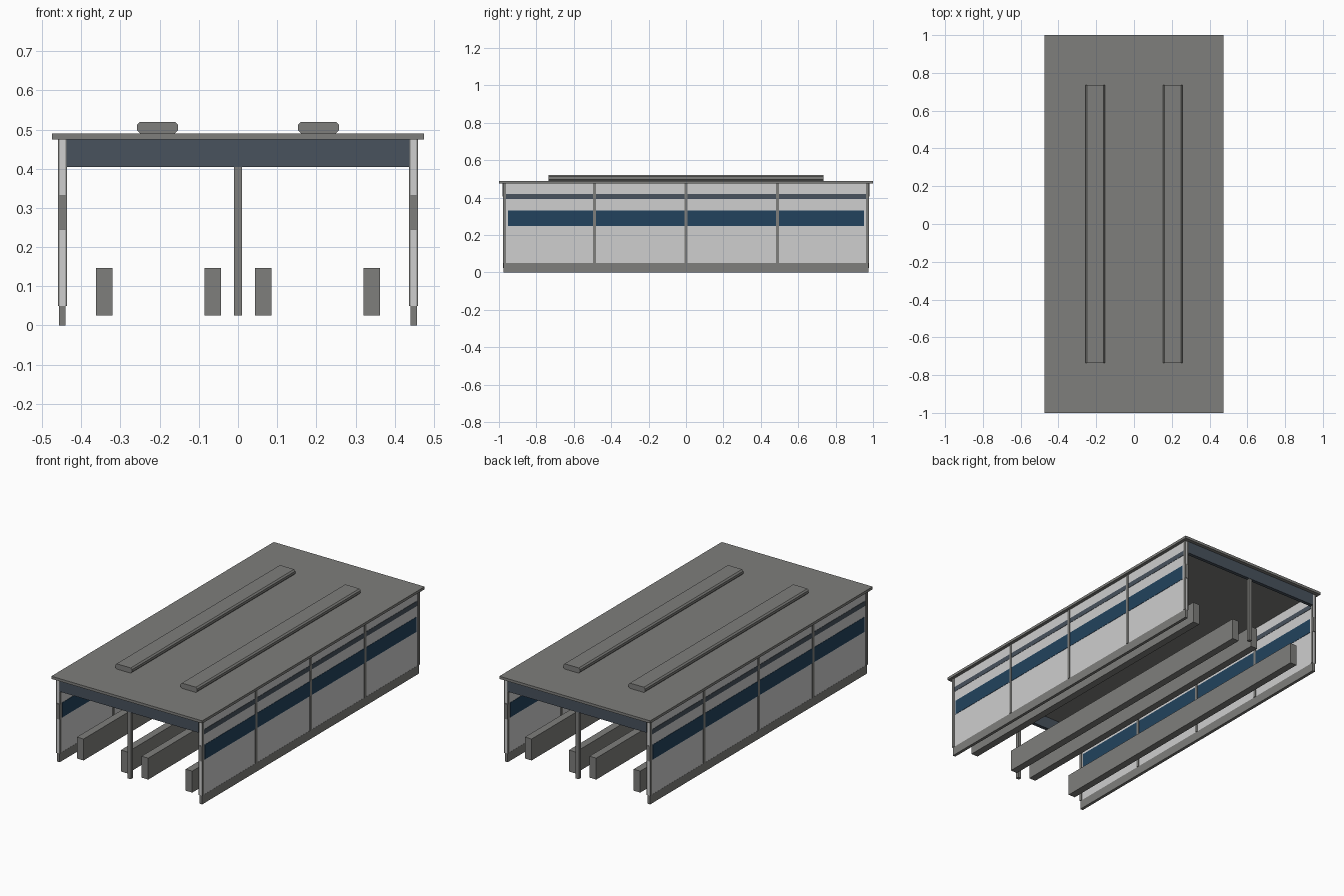
import bpy
import bmesh

cube = bpy.data.objects.get("Cube")
if cube:
    bpy.data.objects.remove(cube, do_unlink=True)


def material(name, rgb):
    m = bpy.data.materials.new(name)
    m.use_nodes = True
    m.diffuse_color = (*rgb, 1)
    m.node_tree.nodes["Principled BSDF"].inputs["Base Color"].default_value = (*rgb, 1)
    return m


GREY = material("frame grey", (0.21, 0.21, 0.20))
LIGHT = material("panel light grey", (0.62, 0.62, 0.62))
BLUE = material("stripe blue", (0.016, 0.055, 0.11))
SLATE = material("slate blue grey", (0.065, 0.085, 0.11))


def box(name, x, y, z, mat, chamfer=0):
    """Box from (min, max) ranges; chamfer cuts the long y edges."""
    bm = bmesh.new()
    bmesh.ops.create_cube(bm, size=1)
    for v in bm.verts:
        v.co = [r[0] if c < 0 else r[1] for c, r in zip(v.co, (x, y, z))]
    if chamfer:
        edges = [e for e in bm.edges
                 if abs(e.verts[0].co.y - e.verts[1].co.y) > 0.1]
        bmesh.ops.bevel(bm, geom=edges, offset=chamfer, segments=1, affect='EDGES')
    mesh = bpy.data.meshes.new(name)
    bm.to_mesh(mesh)
    bm.free()
    mesh.materials.append(mat)
    ob = bpy.data.objects.new(name, mesh)
    bpy.context.collection.objects.link(ob)
    return ob


def span(centre, half):
    return (centre - half, centre + half)


def sides(name, x, y, z, mat, chamfer=0):
    """The same box on the left (+x) and the right (-x)."""
    box("left_" + name, x, y, z, mat, chamfer)
    box("right_" + name, (-x[1], -x[0]), y, z, mat, chamfer)


# Roof and its two long vents
box("roof", (-0.475, 0.475), (-1, 1), (0.475, 0.49), GREY)
sides("roof_vent", (0.153, 0.258), (-0.735, 0.735), (0.49, 0.52), GREY, 0.008)

# Side walls
WALL = 0.4485
LENGTH = (-0.975, 0.975)
sides("curb", span(WALL, 0.0085), LENGTH, (0, 0.05), GREY)
sides("wall_panel", span(WALL, 0.0078), LENGTH, (0.05, 0.475), LIGHT)
sides("wide_stripe", span(WALL, 0.0095), (-0.952, 0.952), (0.247, 0.331), BLUE)
sides("narrow_stripe", span(WALL, 0.0095), (-0.962, 0.962), (0.392, 0.42), SLATE)
for i, y in enumerate((-0.97, -0.49, 0, 0.49, 0.97)):
    # Mullions stand on both faces of the panel
    for face, x in (("outer", WALL + 0.0095), ("inner", WALL - 0.0095)):
        sides(f"{face}_mullion_{i + 1}", span(x, 0.002), span(y, 0.008),
              (0.05, 0.475), GREY)

# End beams, centre posts and wall end plates
for end, s in (("front", -1), ("back", 1)):
    box(end + "_beam", (-0.438, 0.438), span(s * 0.97, 0.01), (0.405, 0.475), SLATE)
    box(end + "_post", (-0.01, 0.01), span(s * 0.968, 0.01), (0.025, 0.405), GREY)
    sides(end + "_end_plate", span(WALL, 0.0115), span(s * 0.976, 0.003),
          (0.245, 0.332), GREY)

# Long floor rails
sides("outer_rail", (0.321, 0.363), (-0.93, 0.93), (0.025, 0.147), GREY)
sides("inner_rail", (0.044, 0.086), (-0.93, 0.93), (0.025, 0.147), GREY)
